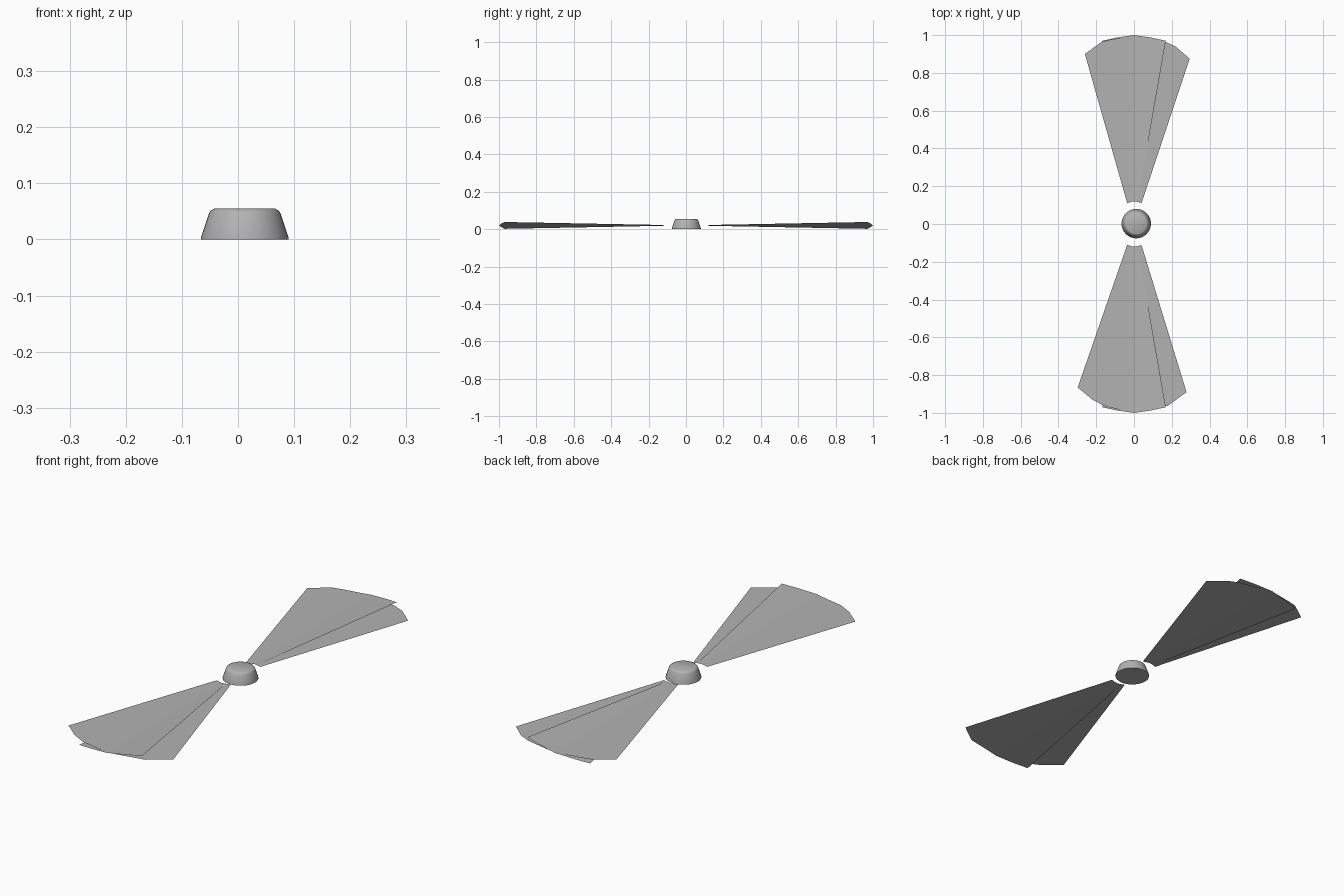
import bpy, bmesh, math

cube = bpy.data.objects.get("Cube")
if cube:
    bpy.data.objects.remove(cube, do_unlink=True)

grey = bpy.data.materials.new("mid_grey")
grey.use_nodes = True
colour = (0.45, 0.45, 0.45, 1)
grey.diffuse_color = colour
grey.node_tree.nodes["Principled BSDF"].inputs["Base Color"].default_value = colour

BLADE_Z = 0.02


def finish(name, bm):
    mesh = bpy.data.meshes.new(name)
    bm.to_mesh(mesh)
    bm.free()
    mesh.materials.append(grey)
    obj = bpy.data.objects.new(name, mesh)
    bpy.context.collection.objects.link(obj)
    return obj


def sheet(name, outline, slope=0.0):
    """Single thin sheet, tilted across its width, always facing up."""
    bm = bmesh.new()
    face = bm.faces.new([bm.verts.new((x, y, BLADE_Z + slope * x)) for x, y in outline])
    face.normal_update()
    if face.normal.z < 0:
        face.normal_flip()
    return finish(name, bm)


# Wide flat blades, back and front
back_tip = [(0.295, 0.875), (0.22, 0.94), (0.165, 0.965), (0, 0.998),
            (-0.13, 0.975), (-0.17, 0.965), (-0.26, 0.90)]
front_tip = [(0.278, -0.89), (0.18, -0.962), (0, -0.998),
             (-0.15, -0.967), (-0.22, -0.93), (-0.298, -0.865)]
for name, tip, side in (("back", back_tip, 1), ("front", front_tip, -1)):
    root = [(-0.036, 0.11 * side), (0, 0.122 * side), (0.04, 0.112 * side)]
    sheet(name + "_wide_blade", tip + root)

# Narrow pitched blades crossing the wide ones
half = [(0.02, 0.12), (0.168, 0.97), (0.09, 0.987)]
for name, side in (("back", 1), ("front", -1)):
    right = [(x, y * side) for x, y in half]
    left = [(-x, y) for x, y in reversed(right)]
    sheet(name + "_pitched_blade", right + [(0, side)] + left, slope=0.108)

# Hub: closed turned profile
SIDES = 32
bm = bmesh.new()
rings = []
for r, z in [(0.078, 0), (0.078, 0.004), (0.064, 0.046), (0.061, 0.051), (0.054, 0.055)]:
    rings.append([bm.verts.new((0.012 + r * math.cos(a), 0.002 + r * math.sin(a), z))
                  for a in (2 * math.pi * i / SIDES for i in range(SIDES))])
for low, high in zip(rings, rings[1:]):
    for i in range(SIDES):
        j = (i + 1) % SIDES
        bm.faces.new((low[i], low[j], high[j], high[i]))
bm.faces.new(rings[0][::-1])
bm.faces.new(rings[-1])
hub = finish("hub", bm)
bpy.ops.object.select_all(action="DESELECT")
hub.select_set(True)
bpy.context.view_layer.objects.active = hub
bpy.ops.object.shade_smooth_by_angle(angle=math.radians(35))
